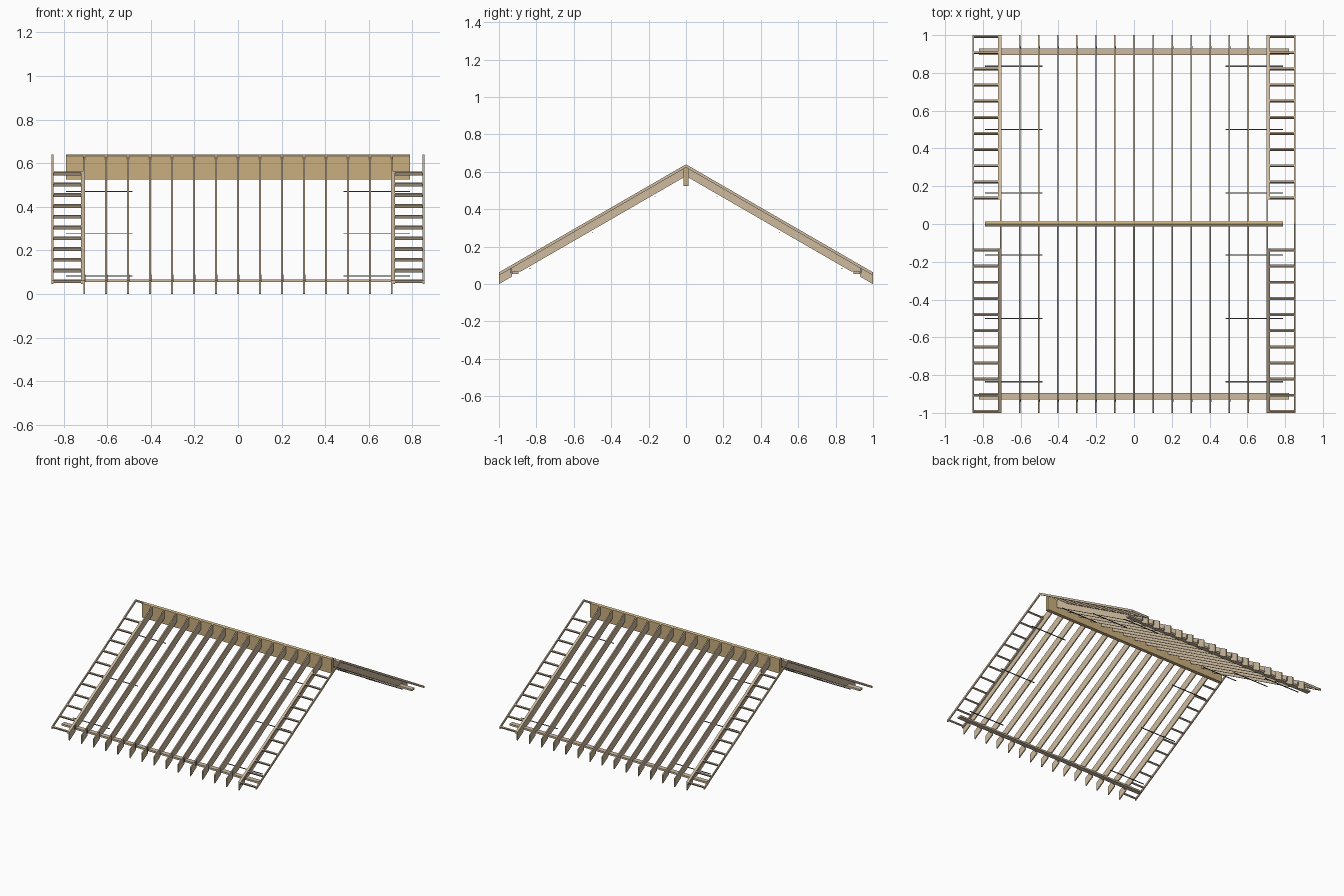
import bpy, bmesh, math

cube = bpy.data.objects.get("Cube")
if cube:
    bpy.data.objects.remove(cube, do_unlink=True)

APEX = 0.64                          # height of the roof line at the ridge
SLOPE = math.tan(math.radians(30))
COS, SIN = math.cos(math.radians(30)), 0.5
DEPTH = 0.063                        # plumb depth of a rafter
RIDGE_HALF = 0.013
SPACING = 0.1009


def material(name, rgb):
    m = bpy.data.materials.new(name)
    m.use_nodes = True
    m.diffuse_color = (*rgb, 1)
    m.node_tree.nodes["Principled BSDF"].inputs["Base Color"].default_value = (*rgb, 1)
    return m


PINE = material("pale pine", (0.62, 0.50, 0.35))
BEAM = material("golden beam wood", (0.59, 0.43, 0.21))
STEEL = material("grey steel", (0.16, 0.17, 0.18))


def top(y):
    return APEX - SLOPE * y


def prism(bm, profile, x0, x1):
    """Extrude a (y, z) outline from x0 to x1."""
    a = [bm.verts.new((x0, y, z)) for y, z in profile]
    b = [bm.verts.new((x1, y, z)) for y, z in profile]
    n = len(a)
    bm.faces.new(a)
    bm.faces.new(b[::-1])
    for i in range(n):
        j = (i + 1) % n
        bm.faces.new((a[j], a[i], b[i], b[j]))


def build(name, mat, pieces):
    """One object out of (profile, x0, x1) pieces."""
    bm = bmesh.new()
    for p in pieces:
        prism(bm, *p)
    bmesh.ops.recalc_face_normals(bm, faces=bm.faces)
    me = bpy.data.meshes.new(name)
    bm.to_mesh(me)
    bm.free()
    me.materials.append(mat)
    ob = bpy.data.objects.new(name, me)
    bpy.context.collection.objects.link(ob)


def flip(profile, s):
    return [(s * y, z) for y, z in profile]


def box(y0, y1, z0, z1):
    return [(y0, z0), (y1, z0), (y1, z1), (y0, z1)]


def sloped(y0, y1, depth):
    """Plumb-cut strip lying under the roof line."""
    return [(y0, top(y0)), (y1, top(y1)), (y1, top(y1) - depth), (y0, top(y0) - depth)]


def rung(y, width=0.009, thick=0.015):
    """Square-cut section, flush with the roof line at y."""
    z = top(y)
    dy, dz = width * COS, -width * SIN
    ny, nz = -thick * SIN, -thick * COS
    return [(y, z), (y + dy, z + dz), (y + dy + ny, z + dz + nz), (y + ny, z + nz)]


# Ridge beam with a bevelled top
R = RIDGE_HALF
build("ridge_beam", BEAM, [([(-R, 0.525), (R, 0.525), (R, top(R)), (0, APEX), (-R, top(R))],
                            -0.79, 0.79)])

# Rafter outline with a notch over the wall plate
SEAT, HEEL = 0.067, 0.93
seat_y = (APEX - DEPTH - SEAT) / SLOPE
rafter = [(R, top(R)), (1, top(1)), (1, top(1) - DEPTH), (HEEL, top(HEEL) - DEPTH),
          (HEEL, SEAT), (seat_y, SEAT), (R, top(R) - DEPTH)]
xs = [i * SPACING for i in range(-7, 8)]

for side, s in (("front", -1), ("back", 1)):
    build(side + "_rafters", PINE, [(flip(rafter, s), x - 0.004, x + 0.004) for x in xs])
    build(side + "_wall_plate", PINE, [(box(s * 0.895, s * HEEL, 0.054, SEAT), -0.82, 0.82)])

    # Small metal ties beside each rafter
    build(side + "_rafter_ties", STEEL,
          [(box(s * 0.93, s * 0.942, 0.056, 0.09), x + 0.004, x + 0.006) for x in xs])

    for end, e in (("left", 1), ("right", -1)):
        # Gable overhang ladder
        tag = side + "_" + end
        build(tag + "_outer_rail", PINE, [(flip(sloped(0, 1, 0.017), s), e * 0.848, e * 0.856)])
        build(tag + "_inner_rail", PINE, [(flip(sloped(0.13, 1, 0.017), s), e * 0.7103, e * 0.721)])
        build(tag + "_rungs", PINE, [(flip(rung(0.137 + 0.0855 * i), s), e * 0.721, e * 0.848)
                                     for i in range(11)])
        # Thin bracing straps under the end rafters
        build(tag + "_straps", STEEL,
              [(flip(box(y - 0.003, y + 0.003, top(y) - 0.077, top(y) - 0.073), s),
                e * 0.485, e * 0.79) for y in (0.165, 0.5, 0.835)])
